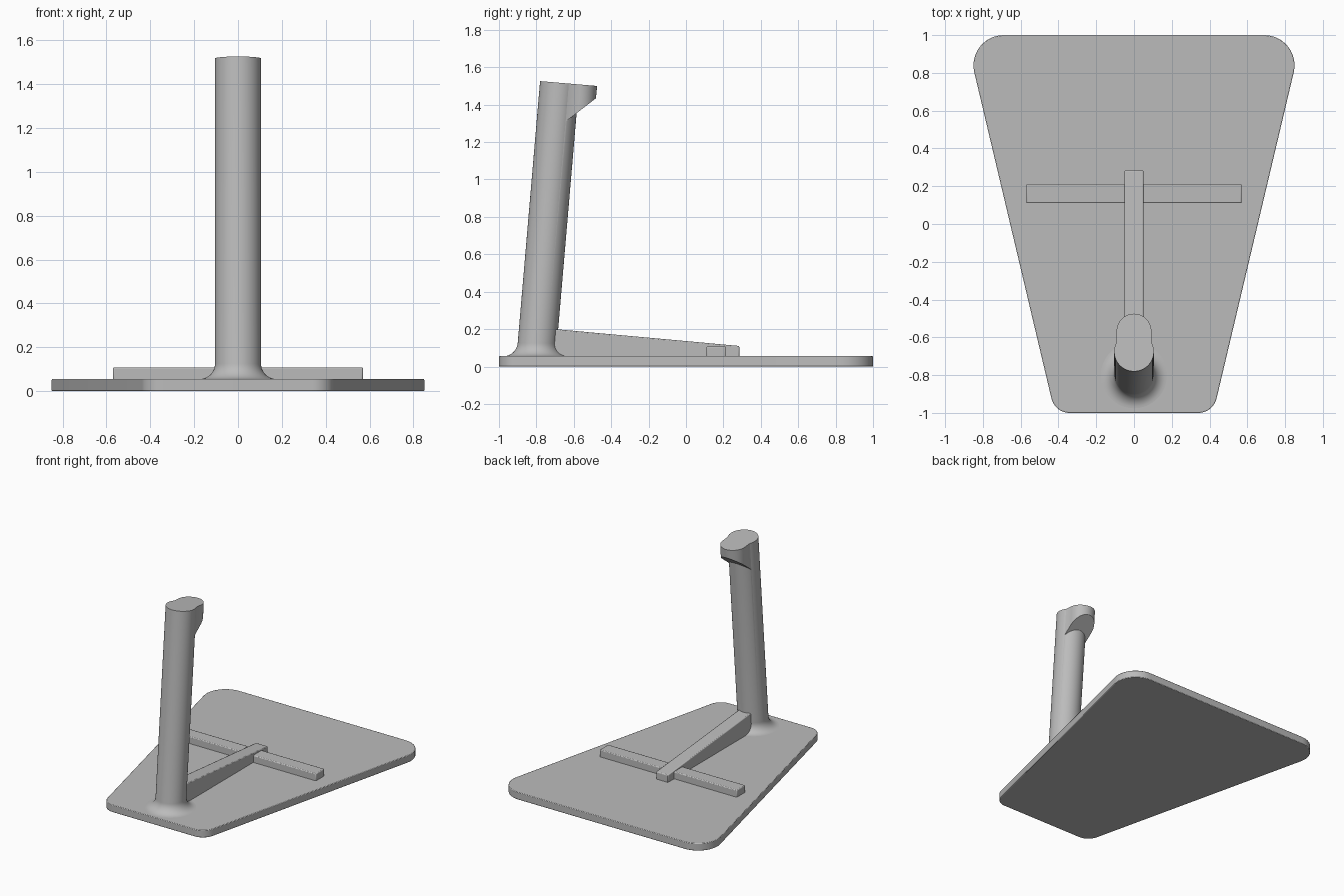
import bpy, bmesh
from math import sin, cos, pi, radians, atan2, acos, hypot

cube = bpy.data.objects.get("Cube")
if cube:
    bpy.data.objects.remove(cube, do_unlink=True)

grey = bpy.data.materials.new("satin grey")
grey.use_nodes = True
colour = (0.5, 0.5, 0.5, 1)
grey.diffuse_color = colour
grey.node_tree.nodes["Principled BSDF"].inputs["Base Color"].default_value = colour

BASE_TOP = 0.055
LEAN = 0.0854      # sideways run of the post per unit of height
SEGMENTS = 64


def axis_y(z):
    return -0.8055 + LEAN * z


def loft(name, rings):
    """Skin a stack of equal-length rings and cap both ends."""
    bm = bmesh.new()
    loops = [[bm.verts.new(p) for p in ring] for ring in rings]
    n = len(loops[0])
    for low, high in zip(loops, loops[1:]):
        for i in range(n):
            j = (i + 1) % n
            bm.faces.new((low[i], low[j], high[j], high[i]))
    bm.faces.new(loops[0][::-1])
    bm.faces.new(loops[-1])
    bmesh.ops.recalc_face_normals(bm, faces=bm.faces)
    mesh = bpy.data.meshes.new(name)
    bm.to_mesh(mesh)
    bm.free()
    mesh.materials.append(grey)
    obj = bpy.data.objects.new(name, mesh)
    bpy.context.collection.objects.link(obj)
    return obj


def bevel(obj, width, segments=3):
    mod = obj.modifiers.new("Bevel", "BEVEL")
    mod.width = width
    mod.segments = segments
    mod.limit_method = "ANGLE"
    mod.angle_limit = radians(35)


def smooth(obj):
    bpy.ops.object.select_all(action="DESELECT")
    obj.select_set(True)
    bpy.context.view_layer.objects.active = obj
    bpy.ops.object.shade_smooth_by_angle(angle=radians(35))


def arc(cx, cy, r, start, end, steps=12):
    return [(cx + r * cos(start + (end - start) * i / steps),
             cy + r * sin(start + (end - start) * i / steps)) for i in range(steps + 1)]


# Base plate: tapered outline with rounded corners
front_c, front_r = (0.34, -0.9), 0.1
back_c, back_r = (0.69, 0.84), 0.16
dx, dy = back_c[0] - front_c[0], back_c[1] - front_c[1]
side = atan2(dy, dx) - acos((front_r - back_r) / hypot(dx, dy))
half = arc(*front_c, front_r, -pi / 2, side) + arc(*back_c, back_r, side, pi / 2)
outline = half + [(-x, y) for x, y in reversed(half)]
base = loft("base_plate", [[(x, y, z) for x, y in outline] for z in (0, BASE_TOP)])
bevel(base, 0.004, 2)
smooth(base)


# Post: leaning tube with a flared foot and a top cut square to its axis
def post_ring(z, r, tilt=0):
    ring = []
    for i in range(SEGMENTS):
        a = 2 * pi * i / SEGMENTS
        dz = -tilt * r * sin(a)
        ring.append((r * cos(a), axis_y(z + dz) + r * sin(a), z + dz))
    return ring


POST_R, FLARE = 0.105, 0.07
rings = [post_ring(BASE_TOP - 0.01, POST_R + FLARE)]
for i in range(11):
    a = pi / 2 * i / 10
    rings.append(post_ring(BASE_TOP + FLARE * (1 - cos(a)), POST_R + FLARE * (1 - sin(a))))
rings.append(post_ring(1.517, POST_R, LEAN))
post = loft("post", rings)

# Lug: rounded nose on the back of the post head, undercut on a slope
nose = arc(0, -0.567, 0.092, 0, pi, 28)
plan = nose + [(-0.092, -0.68), (0.092, -0.68)]


def lug_top(y):
    return 1.517 - LEAN * (y + 0.676)


bottom = [(x, y - LEAN * 0.08, 1.43 + 0.77 * (y + 0.48)) for x, y in plan]
top = [(x, y, lug_top(y)) for x, y in plan]
lug = loft("lug_cutter", [bottom, top])
lug.hide_render = True
lug.hide_viewport = True

union = post.modifiers.new("Join lug", "BOOLEAN")
union.operation = "UNION"
union.solver = "EXACT"
union.object = lug
bpy.context.view_layer.update()
joined = bpy.data.meshes.new_from_object(post.evaluated_get(bpy.context.evaluated_depsgraph_get()))
post.modifiers.clear()
post.data = joined
bpy.data.objects.remove(lug, do_unlink=True)
bevel(post, 0.008)
smooth(post)

# Brace: tapering rib running back from the post
profile = [(-0.76, BASE_TOP - 0.01), (0.285, BASE_TOP - 0.01), (0.285, 0.11), (-0.69, 0.199), (-0.76, 0.205)]
brace = loft("brace", [[(x, y, z) for y, z in profile] for x in (-0.05, 0.05)])
bevel(brace, 0.006, 2)
smooth(brace)

# Cross bar: low strip lying across the plate
bar = [(-0.57, 0.11), (0.57, 0.11), (0.57, 0.212), (-0.57, 0.212)]
cross_bar = loft("cross_bar", [[(x, y, z) for x, y in bar] for z in (BASE_TOP - 0.01, 0.108)])
bevel(cross_bar, 0.006, 2)
smooth(cross_bar)
